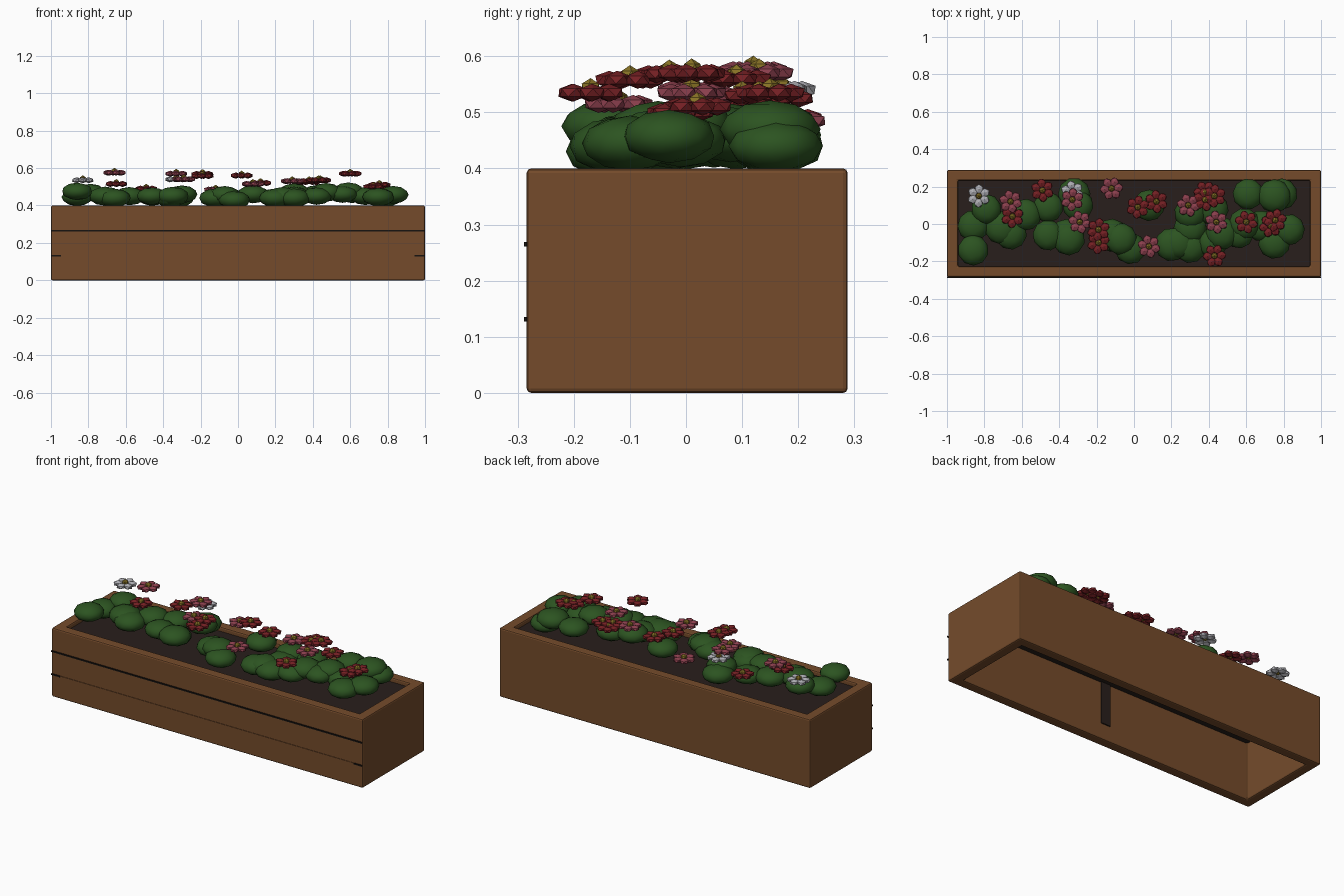
import bpy, bmesh, math, random
from mathutils import Matrix, Vector

if "Cube" in bpy.data.objects:
    bpy.data.objects.remove(bpy.data.objects["Cube"])

random.seed(4)


def mat(name, r, g, b):
    m = bpy.data.materials.new(name)
    m.diffuse_color = (r, g, b, 1)
    m.use_nodes = True
    m.node_tree.nodes["Principled BSDF"].inputs["Base Color"].default_value = m.diffuse_color
    return m


WOOD = mat("wood brown", 0.178, 0.071, 0.024)
GROOVE = mat("groove black", 0.008, 0.006, 0.005)
SOIL = mat("soil dark", 0.022, 0.0135, 0.0115)
LEAF = mat("leaf green", 0.025, 0.088, 0.015)
RED = mat("petal red", 0.175, 0.014, 0.017)
PINK = mat("petal pink", 0.26, 0.050, 0.075)
WHITE = mat("petal white", 0.42, 0.42, 0.45)
YELLOW = mat("flower centre yellow", 0.26, 0.18, 0.02)


def finish(bm, name, *mats):
    me = bpy.data.meshes.new(name)
    bmesh.ops.recalc_face_normals(bm, faces=bm.faces)
    bm.to_mesh(me)
    bm.free()
    for m in mats:
        me.materials.append(m)
    ob = bpy.data.objects.new(name, me)
    bpy.context.collection.objects.link(ob)
    return ob


def box(name, m, x, y, z):
    bm = bmesh.new()
    c = Vector([(p[0] + p[1]) / 2 for p in (x, y, z)])
    s = [p[1] - p[0] for p in (x, y, z)]
    bmesh.ops.create_cube(bm, size=1, matrix=Matrix.Translation(c) @ Matrix.Diagonal((*s, 1)))
    return finish(bm, name, m)


# Planter walls: open frame without floor
FRONT, BACK = -0.284, 0.288
bm = bmesh.new()
rings = []
for hx, y0, y1, z in ((1, FRONT, BACK, 0), (1, FRONT, BACK, 0.4),
                      (0.942, -0.227, 0.233, 0.4), (0.942, -0.227, 0.233, 0)):
    rings.append([bm.verts.new(p) for p in ((-hx, y0, z), (hx, y0, z), (hx, y1, z), (-hx, y1, z))])
for i in range(4):
    a, b = rings[i], rings[(i + 1) % 4]
    for j in range(4):
        k = (j + 1) % 4
        bm.faces.new((a[j], a[k], b[k], b[j]))
planter = finish(bm, "planter_walls", WOOD)
bev = planter.modifiers.new("soft edges", 'BEVEL')
bev.width = 0.008
bev.segments = 2

# Board seams on the front: upper one full length, lower one dark at its ends
box("upper_groove", GROOVE, (-1, 1), (-0.289, -0.283), (0.261, 0.269))
for side in (-1, 1):
    xs = sorted((side * 0.945, side * 1.0))
    box("lower_groove_end", GROOVE, xs, (-0.289, -0.283), (0.127, 0.135))
box("lower_seam", WOOD, (-0.945, 0.945), (-0.287, -0.283), (0.128, 0.134))

# Soil slab, and dark strip hanging inside the front wall
box("soil", SOIL, (-0.945, 0.945), (-0.23, 0.236), (0.33, 0.375))
box("inner_strip", SOIL, (-0.03, 0.03), (-0.228, -0.220), (0.09, 0.335))

# Foliage clumps: x, y, z
CLUMPS = [
    (-.86, -.14, .475), (-.86, -.01, .445), (-.79, .08, .47), (-.71, -.02, .45), (-.66, -.05, .44),
    (-.58, .05, .45), (-.46, .09, .445), (-.46, -.06, .45), (-.35, -.08, .45), (-.36, -.06, .44),
    (-.30, .10, .46), (-.32, .16, .44), (-.12, -.06, .44), (-.07, -.08, .455), (-.02, -.13, .43),
    (.08, .10, .46), (.20, -.11, .44), (.24, -.10, .45), (.30, -.12, .44), (.30, -.02, .45),
    (.30, .06, .47), (.42, .08, .46), (.42, -.10, .45), (.47, -.05, .47),
    (.56, -.05, .46), (.61, .16, .46), (.59, .00, .475), (.75, .15, .47), (.79, .16, .44),
    (.75, -.10, .445), (.68, -.01, .45), (.83, -.03, .457)]
bm = bmesh.new()
for x, y, z in CLUMPS:
    r = random.uniform(0.08, 0.09)
    m = Matrix.Translation((x, y, z)) @ Matrix.Rotation(random.uniform(0, 6.28), 4, 'Z')
    bmesh.ops.create_icosphere(bm, subdivisions=2, radius=1, matrix=m @ Matrix.Diagonal((r, r, r * 0.57, 1)))
for f in bm.faces:
    f.smooth = True
finish(bm, "foliage_clumps", LEAF)

# Flowers: ring of flattened petals round a pointed centre
FLOWERS = {
    "red": (RED, [(-.65, .04, .515), (-.49, .18, .49), (-.19, -.03, .568), (-.19, -.10, .558),
                  (.12, .12, .52), (.38, .13, .53), (.43, .15, .535), (.38, .17, .525),
                  (.43, -.17, .535), (.60, .01, .57), (.755, .02, .51), (.73, -.01, .50)]),
    "pink": (PINK, [(-.66, .12, .575), (-.33, .13, .57), (-.29, .01, .54), (-.12, .19, .485),
                    (.08, -.12, .515), (.29, .10, .53), (.44, .01, .535)]),
    "white": (WHITE, [(-.83, .15, .535), (-.33, .17, .54)])}
FLOWERS["red"][1].append((.02, .09, .56))
PETALS = 6
for name, (petal_mat, spots) in FLOWERS.items():
    bm = bmesh.new()
    for spot in spots:
        base = Matrix.Translation(spot) @ Matrix.Rotation(random.uniform(0, 6.28), 4, 'Z')
        for i in range(PETALS):
            m = base @ Matrix.Rotation(i * math.tau / PETALS, 4, 'Z') @ Matrix.Translation((0.037, 0, 0))
            bmesh.ops.create_icosphere(bm, subdivisions=1, radius=1,
                                       matrix=m @ Matrix.Diagonal((0.028, 0.025, 0.016, 1)))
        start = len(bm.faces)
        bmesh.ops.create_icosphere(bm, subdivisions=1, radius=0.018,
                                   matrix=base @ Matrix.Translation((0, 0, 0.008)))
        bm.faces.ensure_lookup_table()
        for f in bm.faces[start:]:
            f.material_index = 1
    finish(bm, name + "_flowers", petal_mat, YELLOW)
